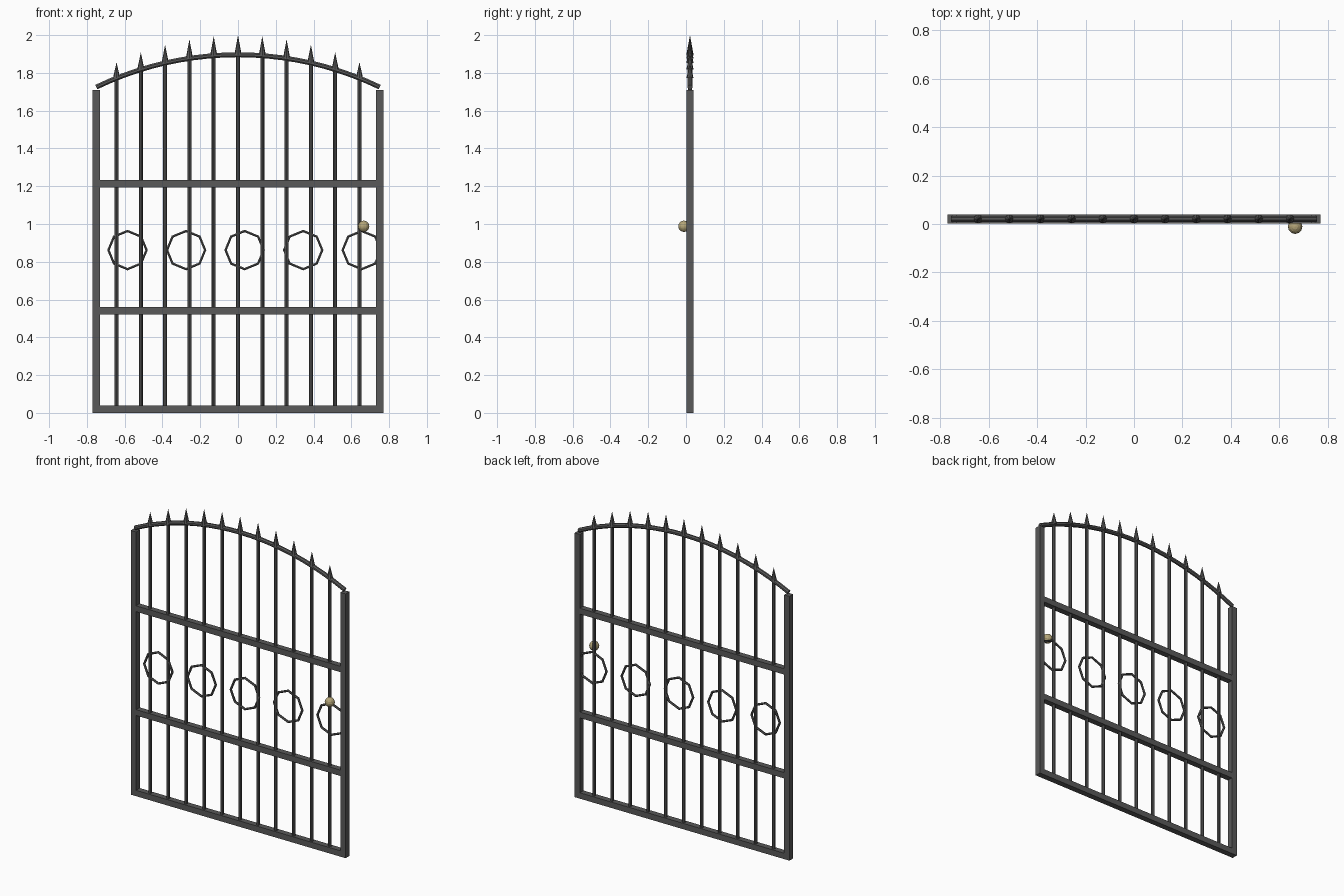
import bpy
import math
from mathutils import Matrix, Vector

cube = bpy.data.objects.get("Cube")
if cube:
    bpy.data.objects.remove(cube, do_unlink=True)


def material(name, rgb, rough):
    m = bpy.data.materials.new(name)
    m.use_nodes = True
    m.diffuse_color = (*rgb, 1)
    bsdf = m.node_tree.nodes["Principled BSDF"]
    bsdf.inputs["Base Color"].default_value = (*rgb, 1)
    bsdf.inputs["Roughness"].default_value = rough
    return m


IRON = material("dark_iron", (0.1, 0.1, 0.1), 0.6)
BRASS = material("pale_brass", (0.46, 0.38, 0.19), 0.5)

Y = 0.021          # centre plane of the gate
T = 0.038          # frame thickness
HALF = 0.75        # half width between post centres
SPRING, APEX = 1.725, 1.896
POST_TOP = 1.71
RISE = APEX - SPRING
RADIUS = (HALF ** 2 + RISE ** 2) / (2 * RISE)


def arch_z(x):
    return APEX - RADIUS + math.sqrt(RADIUS ** 2 - x ** 2)


def finish(name, mat):
    obj = bpy.context.object
    obj.name = obj.data.name = name
    obj.data.materials.append(mat)
    return obj


def box(name, centre, size):
    bpy.ops.mesh.primitive_cube_add(size=1, location=centre)
    obj = finish(name, IRON)
    obj.data.transform(Matrix.Diagonal((*size, 1)))


def tube(name, points, radius, sides, closed=False):
    """Straight-segmented tube swept in the gate plane."""
    n = len(points)
    verts, faces = [], []
    for i, p in enumerate(points):
        a = points[i - 1] if (i or closed) else p
        b = points[(i + 1) % n] if (i < n - 1 or closed) else p
        d = (b - a).normalized()
        normal = Vector((-d.z, 0, d.x))
        for k in range(sides):
            t = math.tau * (k + 0.5) / sides
            verts.append(p + radius * (math.cos(t) * normal + Vector((0, math.sin(t), 0))))
    for i in range(n if closed else n - 1):
        j = (i + 1) % n
        for k in range(sides):
            m = (k + 1) % sides
            faces.append((i * sides + k, i * sides + m, j * sides + m, j * sides + k))
    if not closed:
        faces.append(tuple(reversed(range(sides))))
        faces.append(tuple(range((n - 1) * sides, n * sides)))
    mesh = bpy.data.meshes.new(name)
    mesh.from_pydata(verts, [], faces)
    mesh.materials.append(IRON)
    obj = bpy.data.objects.new(name, mesh)
    bpy.context.collection.objects.link(obj)


# Outer posts and cross rails
for side, x in (("left", HALF), ("right", -HALF)):
    box(side + "_post", (x, Y, POST_TOP / 2), (T, T, POST_TOP))
for name, z in (("bottom_rail", T / 2), ("lower_rail", 0.541), ("upper_rail", 1.213)):
    box(name, (0, Y, z), (2 * HALF, T, T))

# Arched top rail
SEGMENTS = 20
SWEEP = math.asin(HALF / RADIUS)
angles = [SWEEP * (2 * i / SEGMENTS - 1) for i in range(SEGMENTS + 1)]
tube("arched_top_rail",
     [Vector((RADIUS * math.sin(a), Y, APEX - RADIUS + RADIUS * math.cos(a))) for a in angles],
     0.014, 8)

# Upright bars, each ending in a spike above the arch
for i in range(-5, 6):
    x = i * 0.1286
    top = arch_z(x)
    bpy.ops.mesh.primitive_cylinder_add(vertices=8, radius=0.0105, depth=top - 0.02,
                                        location=(x, Y, top / 2 + 0.01))
    finish(f"upright_bar_{i + 6}", IRON)
    tip = top + 0.104 - 0.02 * (i / 5) ** 2
    bpy.ops.mesh.primitive_cone_add(vertices=8, radius1=0.019, radius2=0, depth=tip - top,
                                    location=(x, Y, (top + tip) / 2))
    finish(f"spike_{i + 6}", IRON)

# Row of octagonal rings
for i in range(5):
    cx = -0.585 + i * 0.31
    ring = [Vector((cx + 0.101 * math.cos(k * math.tau / 8), Y,
                    0.862 + 0.101 * math.sin(k * math.tau / 8))) for k in range(8)]
    tube(f"ring_{i + 1}", ring, 0.0075, 6, closed=True)

# Door knob on the front
bpy.ops.mesh.primitive_uv_sphere_add(segments=12, ring_count=8, radius=0.03,
                                     location=(0.665, -0.011, 0.988))
finish("knob", BRASS)
